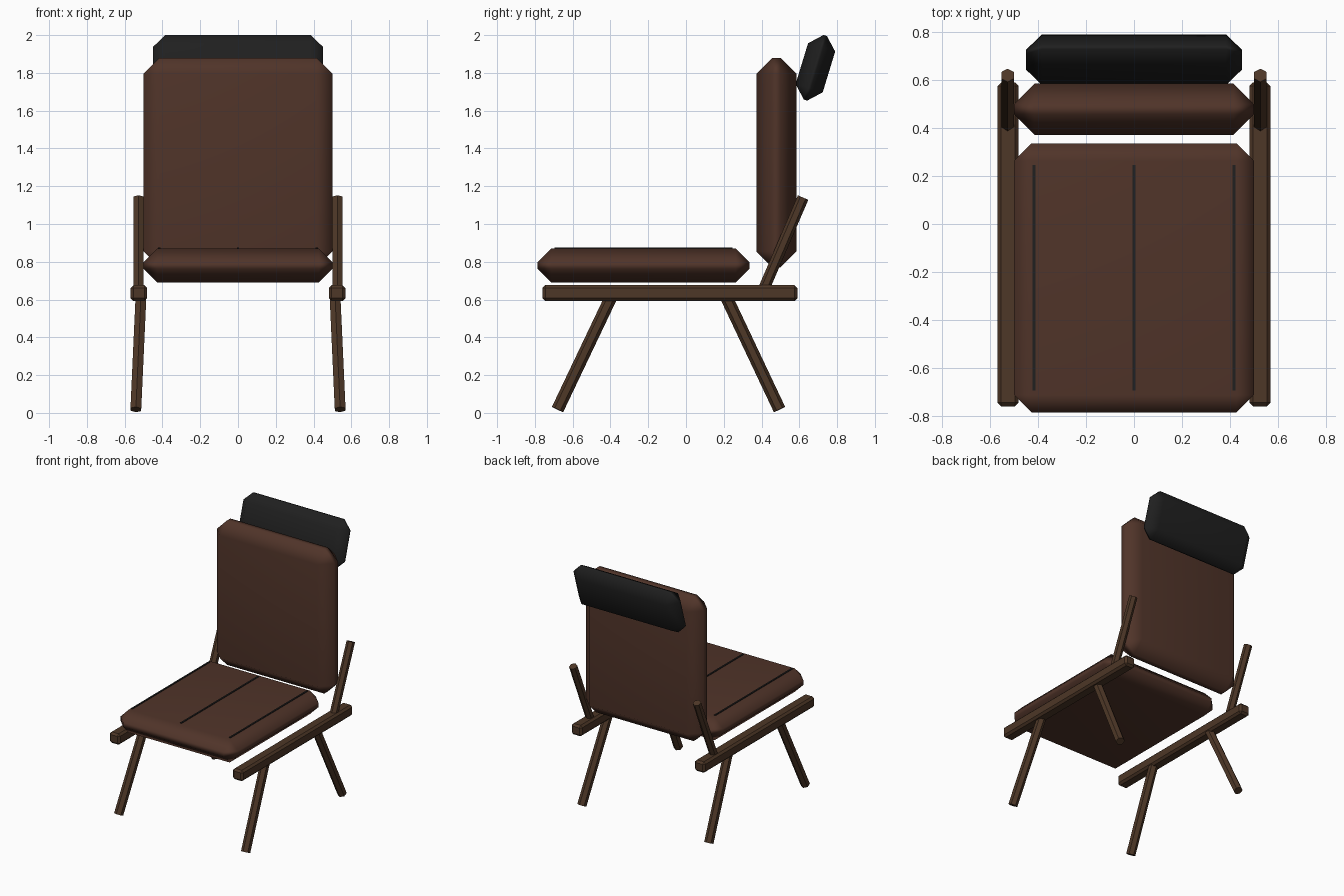
import bpy, bmesh, math
from mathutils import Vector, Matrix

if "Cube" in bpy.data.objects:
    bpy.data.objects.remove(bpy.data.objects["Cube"])


def material(name, rgb):
    m = bpy.data.materials.new(name)
    m.diffuse_color = (*rgb, 1)
    m.use_nodes = True
    m.node_tree.nodes["Principled BSDF"].inputs["Base Color"].default_value = m.diffuse_color
    return m


LEATHER = material("brown_leather", (0.080, 0.034, 0.022))
WOOD = material("dark_wood", (0.075, 0.038, 0.020))
BLACK = material("black_fabric", (0.014, 0.014, 0.014))


def finish(name, bm, mat, smooth=False):
    me = bpy.data.meshes.new(name)
    bmesh.ops.recalc_face_normals(bm, faces=bm.faces)
    for f in bm.faces:
        f.smooth = smooth
    bm.to_mesh(me)
    bm.free()
    me.materials.append(mat)
    ob = bpy.data.objects.new(name, me)
    bpy.context.collection.objects.link(ob)
    if smooth:
        ob.modifiers.new("weighted_normals", 'WEIGHTED_NORMAL')
    return ob


def block(name, lo, hi, bevel, mat, smooth=False):
    """Chamfered box between two corners."""
    lo, hi = Vector(lo), Vector(hi)
    bm = bmesh.new()
    bmesh.ops.create_cube(bm, size=1, matrix=Matrix.Diagonal((*(hi - lo), 1)))
    if bevel:
        bmesh.ops.bevel(bm, geom=bm.edges[:], offset=bevel, segments=1,
                        profile=0.5, affect='EDGES')
    ob = finish(name, bm, mat, smooth)
    ob.location = (lo + hi) / 2
    return ob


def rod(name, a, b, r):
    """Six-sided rod from a to b, with corners facing front and back."""
    a, b = Vector(a), Vector(b)
    w = (b - a).normalized()
    v = (Vector((0, 1, 0)) - w * w.y).normalized()
    u = v.cross(w)
    rings = []
    bm = bmesh.new()
    for p in (a, b):
        rings.append([bm.verts.new(p + r * (math.sin(t) * u + math.cos(t) * v))
                      for t in (i * math.pi / 3 for i in range(6))])
    for i in range(6):
        j = (i + 1) % 6
        bm.faces.new((rings[0][i], rings[0][j], rings[1][j], rings[1][i]))
    bm.faces.new(rings[0][::-1])
    bm.faces.new(rings[1])
    return finish(name, bm, WOOD)


# Cushions
block("seat", (-0.5, -0.785, 0.69), (0.5, 0.335, 0.87), 0.072, LEATHER, True)
block("backrest", (-0.5, 0.372, 0.77), (0.5, 0.585, 1.88), 0.085, LEATHER, True)
head = block("headrest", (-0.45, 0.61, 1.648), (0.45, 0.76, 2.006), 0.066, BLACK, True)
head.rotation_euler.x = -math.radians(17)

# Seams on the seat
for n, x in (("left", -0.417), ("middle", 0), ("right", 0.417)):
    block("seam_" + n, (x - 0.006, -0.695, 0.862), (x + 0.006, 0.245, 0.875), 0, BLACK)

# Side frames: rail, splayed legs and back post
for n, s in (("left", -1), ("right", 1)):
    block("rail_" + n, (s * 0.525 - 0.044, -0.76, 0.592),
          (s * 0.525 + 0.044, 0.59, 0.676), 0.015, WOOD)
    rod("front_leg_" + n, (s * 0.541, -0.68, 0.018), (s * 0.514, -0.398, 0.61), 0.033)
    rod("back_leg_" + n, (s * 0.541, 0.495, 0.018), (s * 0.514, 0.215, 0.61), 0.033)
    rod("back_post_" + n, (s * 0.527, 0.405, 0.64), (s * 0.527, 0.62, 1.14), 0.03)
